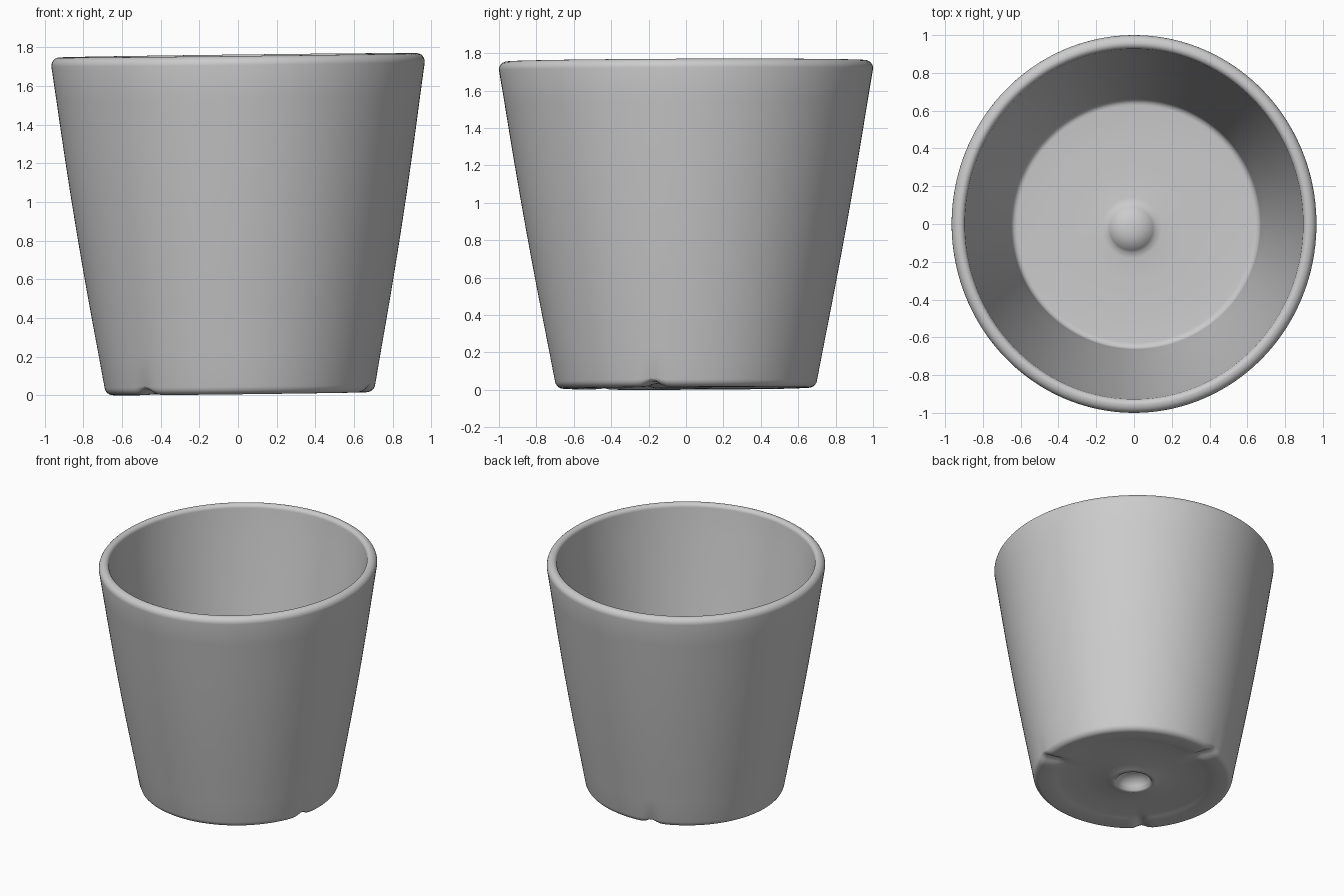
import bpy, bmesh, math
from math import cos, sin, pi, radians

cube = bpy.data.objects.get("Cube")
if cube:
    bpy.data.objects.remove(cube)

SEGMENTS = 160
HEIGHT = 1.76
NOTCH_ANGLES = [radians(a) for a in (-15, 105, 225)]

# One grey ceramic colour
clay = bpy.data.materials.new("grey ceramic")
clay.use_nodes = True
grey = (0.6, 0.6, 0.6, 1)
clay.diffuse_color = grey
clay.node_tree.nodes["Principled BSDF"].inputs["Base Color"].default_value = grey


def arc(r, z, rad, start, end, steps=6):
    """Rounded corner of the profile, angles in degrees."""
    angles = [radians(start + (end - start) * i / steps) for i in range(steps + 1)]
    return [(r + rad * cos(a), z + rad * sin(a)) for a in angles]


def wall(r0, z0, r1, z1, bulge, steps=10):
    """Slightly bowed straight run between two profile points."""
    ts = [i / steps for i in range(1, steps)]
    return [(r0 + (r1 - r0) * t + bulge * sin(pi * t), z0 + (z1 - z0) * t) for t in ts]


# Closed profile from the underside, up the outside, over the rim, to the inner floor
profile = [(0, 0.10), (0.05, 0.095), (0.09, 0.075), (0.115, 0.045), (0.125, 0.015),
           (0.14, 0.007), (0.16, 0.012), (0.2, 0.025), (0.35, 0.026), (0.5, 0.024),
           (0.54, 0.016), (0.57, 0.009), (0.61, 0.007)]
profile += arc(0.655, 0.053, 0.046, -90, -8)
profile += wall(0.70, 0.05, 0.997, 1.70, 0.01)
profile += arc(0.957, 1.715, 0.043, -5, 90)
profile += arc(0.957, 1.728, 0.03, 100, 180)
profile += wall(0.927, 1.72, 0.668, 0.19, 0.005)
profile += arc(0.628, 0.175, 0.035, 0, -90)
profile += [(0.45, 0.138), (0.3, 0.137), (0.16, 0.139), (0.13, 0.144), (0.115, 0.158),
            (0.095, 0.178), (0.06, 0.193), (0.03, 0.199), (0, 0.2)]


def place(r, z, a):
    """Spin a profile point, with the oval mouth, drain notches and slight lean."""
    t = z / HEIGHT
    x, y = r * cos(a), r * sin(a)
    if z < 0.06 and r > 0.5:
        for n in NOTCH_ANGLES:
            side = r * sin(a - n)
            if cos(a - n) > 0:
                lift = 0.036 * math.exp(-(side / 0.04) ** 2)
                z += lift * (1 - z / 0.06) * min(1, (r - 0.5) / 0.07)
    # The drain sits a little off centre
    off = max(0, 1 - r / 0.5)
    x = x * (1 - 0.035 * t) + 0.01 * (1 - t) - 0.03 * off
    y -= 0.03 * off
    return x, y, z + 0.012 * x + 0.004 * y


bm = bmesh.new()
rings = []
for r, z in profile:
    if r == 0:
        rings.append([bm.verts.new(place(r, z, 0))] * SEGMENTS)
    else:
        rings.append([bm.verts.new(place(r, z, 2 * pi * i / SEGMENTS))
                      for i in range(SEGMENTS)])
for low, high in zip(rings, rings[1:]):
    for i in range(SEGMENTS):
        j = (i + 1) % SEGMENTS
        corners = [low[i], low[j], high[j], high[i]]
        bm.faces.new(list(dict.fromkeys(corners)))
bmesh.ops.recalc_face_normals(bm, faces=bm.faces)

# Stand the pot on the ground
base = min(v.co.z for v in bm.verts)
bmesh.ops.translate(bm, verts=bm.verts, vec=(0, 0, -base))

mesh = bpy.data.meshes.new("plant_pot")
bm.to_mesh(mesh)
bm.free()
mesh.materials.append(clay)
pot = bpy.data.objects.new("plant_pot", mesh)
bpy.context.collection.objects.link(pot)
bpy.context.view_layer.objects.active = pot
pot.select_set(True)
bpy.ops.object.shade_smooth_by_angle(angle=radians(60))
